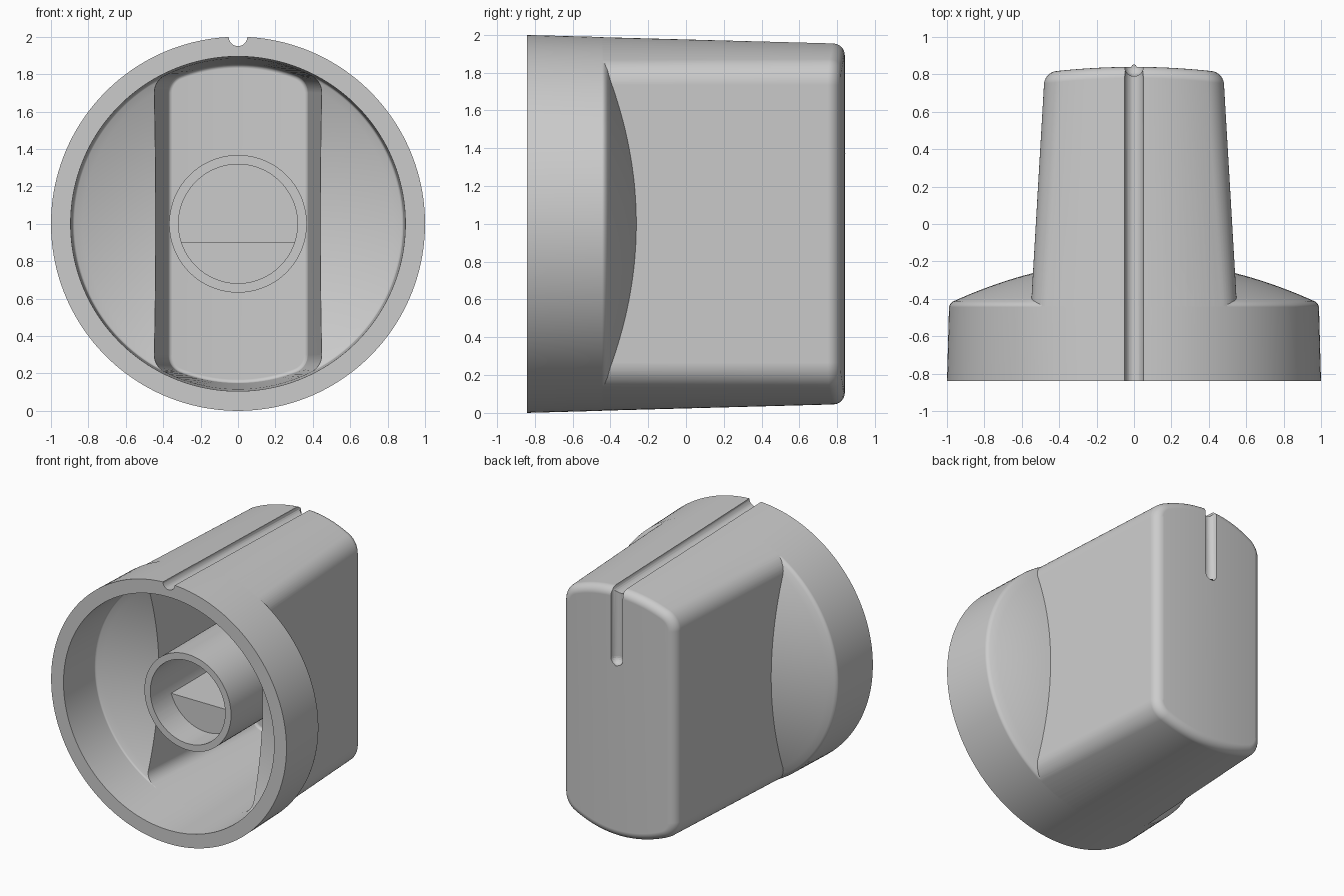
import bpy, bmesh
from math import sin, cos, pi, atan2, sqrt
from mathutils import Vector

if "Cube" in bpy.data.objects:
    bpy.data.objects.remove(bpy.data.objects["Cube"])

grey = bpy.data.materials.new("plain_grey")
grey.use_nodes = True
GREY = (0.6, 0.6, 0.6, 1)
grey.diffuse_color = GREY
grey.node_tree.nodes["Principled BSDF"].inputs["Base Color"].default_value = GREY

BACK, FRONT = 0.84, -0.84
AXIS = Vector((0, 0, 1))


def add_object(name, bm):
    bmesh.ops.recalc_face_normals(bm, faces=bm.faces)
    mesh = bpy.data.meshes.new(name)
    bm.to_mesh(mesh)
    bm.free()
    mesh.materials.append(grey)
    obj = bpy.data.objects.new(name, mesh)
    bpy.context.collection.objects.link(obj)
    return obj


def combine(obj, other, operation):
    """Apply a boolean and throw the helper away."""
    mod = obj.modifiers.new(operation, 'BOOLEAN')
    mod.operation, mod.solver, mod.object = operation, 'EXACT', other
    bpy.context.view_layer.objects.active = obj
    bpy.ops.object.modifier_apply(modifier=mod.name)
    bpy.data.objects.remove(other)


def loft(name, sections):
    """Sections are (y as a function of x, upper half outline), mirrored below."""
    bm = bmesh.new()
    rings = []
    for y_of, half in sections:
        outline = half + [(x, -z) for x, z in reversed(half)]
        rings.append([bm.verts.new(Vector((x, y_of(x), z)) + AXIS) for x, z in outline])
    n = len(rings[0])
    for a, b in zip(rings, rings[1:]):
        for i in range(n):
            j = (i + 1) % n
            bm.faces.new((a[i], a[j], b[j], b[i]))
    for ring in (rings[0], rings[-1]):
        for i in range(n // 2 - 1):
            bm.faces.new((ring[i], ring[i + 1], ring[n - 2 - i], ring[n - 1 - i]))
    return add_object(name, bm)


def turned(name, profile, steps=80):
    """Revolve (radius, y) points round the knob axis."""
    angles = [(i + 0.5) * pi / steps for i in range(steps)]
    return loft(name, [(lambda x, y=y: y, [(r * cos(a), r * sin(a)) for a in angles])
                       for r, y in profile])


def grip_outline(w, r, f):
    """Flat side, corner fillet, then an arc of radius r over the top."""
    cx = w - f
    cz = sqrt((r - f) ** 2 - cx ** 2)
    end = atan2(cz, cx)
    corner = [(cx + f * cos(end * i / 10), cz + f * sin(end * i / 10)) for i in range(11)]
    sweep = pi - 2 * end
    arc = [(r * cos(end + sweep * i / 24), r * sin(end + sweep * i / 24)) for i in range(1, 24)]
    return corner + arc + [(-x, z) for x, z in reversed(corner)]


def domed_disc(name, start, radius, apex, edge):
    """Tapered disc with a shallow dome and a softened rim."""
    def dome(r):
        return apex - r * r / 4.25
    rim = radius(dome(radius(FRONT)))
    y = dome(rim)
    profile = [(radius(start), start), (radius(y - edge), y - edge),
               (rim - edge * 0.25, dome(rim) - edge * 0.3)]
    top = rim - edge
    profile += [(top * (1 - i / 20), dome(top * (1 - i / 20))) for i in range(20)]
    return turned(name, profile)


def grip(name, end, radius, width, fillet, edge):
    """Flat-sided tapered grip with a crowned, rounded end."""
    stations = [(-0.7, 0)]
    for i in range(7):
        t = pi / 2 * i / 6
        stations.append((end - edge + edge * sin(t), edge * (1 - cos(t))))
    return loft(name, [
        (lambda x, y=y: y - 0.13 * x * x,
         grip_outline(width(y) - inset, radius(y) - 0.001 - inset, fillet - inset))
        for y, inset in stations])


def capsule(a, b, r):
    bm = bmesh.new()
    for p in (a, b):
        ball = bmesh.ops.create_uvsphere(bm, u_segments=24, v_segments=12, radius=r)
        bmesh.ops.translate(bm, verts=ball["verts"], vec=p)
    hull = bmesh.ops.convex_hull(bm, input=bm.verts)
    junk = {v for v in hull["geom_interior"] if isinstance(v, bmesh.types.BMVert)}
    bmesh.ops.delete(bm, geom=list(junk), context='VERTS')
    return add_object("groove_cutter", bm)


def outer_radius(y):
    return 1 - 0.027 * (y - FRONT)


def inner_radius(y):
    return 0.895 - 0.027 * (y - FRONT)


# Outer body
shell = domed_disc("knob_shell", FRONT, outer_radius, -0.194, 0.02)
combine(shell, grip("grip", BACK, outer_radius, lambda y: 0.527 - 0.059 * y, 0.15, 0.06), 'UNION')

# Hollow inside, open at the front
combine(shell, domed_disc("disc_cavity", -0.9, inner_radius, -0.285, 0.01), 'DIFFERENCE')
combine(shell, grip("grip_cavity", 0.73, inner_radius, lambda y: 0.42 - 0.065 * y, 0.1, 0.02),
        'DIFFERENCE')

# Pointer groove along the top and down the back
corner = Vector((0, BACK, 1 + outer_radius(BACK)))
combine(shell, capsule(Vector((0, -1, 1 + outer_radius(-1))), corner, 0.05), 'DIFFERENCE')
combine(shell, capsule(corner, Vector((0, BACK, 1.42)), 0.05), 'DIFFERENCE')

# Shaft socket
socket = turned("shaft_socket", [(0.368, -0.61), (0.368, 0.76)], 48)
combine(socket, turned("bore", [(0.318, -0.7), (0.318, 0.6)], 48), 'DIFFERENCE')

# Flat key filling the lower part of the bore
key = turned("shaft_key", [(0.33, -0.38), (0.33, 0.62)], 48)
bm = bmesh.new()
bm.from_mesh(key.data)
bmesh.ops.bisect_plane(bm, geom=bm.verts[:] + bm.edges[:] + bm.faces[:],
                       plane_co=(0, 0, 0.9), plane_no=(0, 0, 1), clear_outer=True)
bmesh.ops.holes_fill(bm, edges=[e for e in bm.edges if e.is_boundary])
bm.to_mesh(key.data)
bm.free()

for obj in (shell, socket, key):
    bpy.ops.object.select_all(action='DESELECT')
    obj.select_set(True)
    bpy.context.view_layer.objects.active = obj
    bpy.ops.object.shade_smooth_by_angle(angle=pi / 5)
    weighted = obj.modifiers.new("even_shading", 'WEIGHTED_NORMAL')
    weighted.keep_sharp = True
